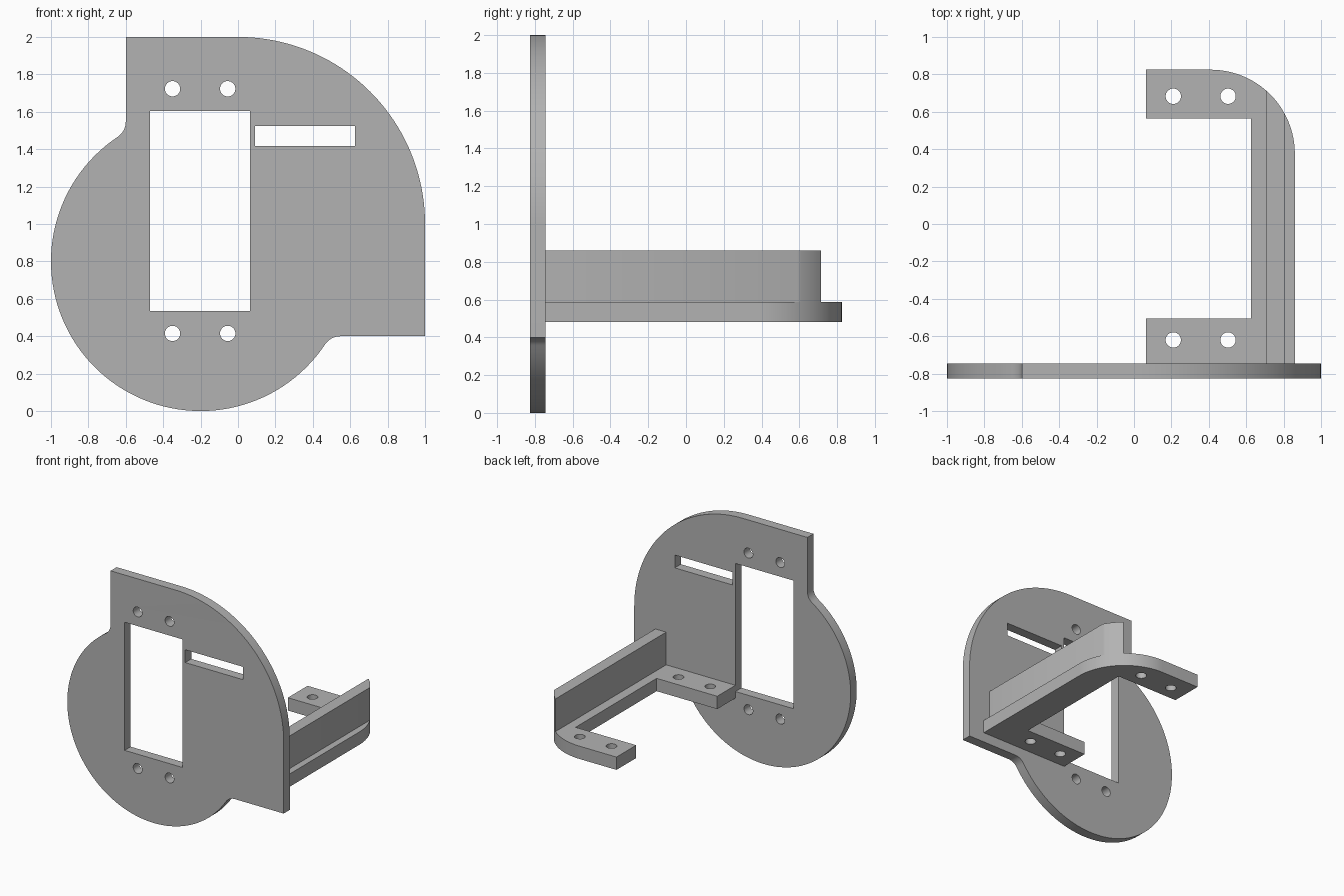
import bpy, bmesh
from math import sin, cos, pi, radians, sqrt, atan2
from mathutils import Matrix

cube = bpy.data.objects.get("Cube")
if cube:
    bpy.data.objects.remove(cube, do_unlink=True)

grey = bpy.data.materials.new("plain grey")
grey.use_nodes = True
colour = (0.45, 0.45, 0.45, 1)
grey.diffuse_color = colour
grey.node_tree.nodes["Principled BSDF"].inputs["Base Color"].default_value = colour


def arc(cx, cy, r, a0, a1, n=24):
    """Points along an arc, angles in radians."""
    return [(cx + r * cos(a0 + (a1 - a0) * i / n),
             cy + r * sin(a0 + (a1 - a0) * i / n)) for i in range(n + 1)]


def hole(cx, cy, r=0.041):
    return arc(cx, cy, r, 0, 2 * pi, 32)[:-1]


def box(x0, x1, y0, y1):
    return [(x0, y0), (x1, y0), (x1, y1), (x0, y1)]


def sheet(name, loops, thickness, matrix):
    """Extrude an outline with holes into a solid sheet."""
    curve = bpy.data.curves.new(name + "_profile", "CURVE")
    curve.dimensions = "2D"
    curve.fill_mode = "BOTH"
    curve.extrude = thickness / 2
    for loop in loops:
        spline = curve.splines.new("POLY")
        spline.points.add(len(loop) - 1)
        for point, (x, y) in zip(spline.points, loop):
            point.co = (x, y, 0, 1)
        spline.use_cyclic_u = True
    temp = bpy.data.objects.new(name + "_profile", curve)
    bpy.context.collection.objects.link(temp)
    deps = bpy.context.evaluated_depsgraph_get()
    mesh = bpy.data.meshes.new_from_object(temp.evaluated_get(deps))
    bpy.data.objects.remove(temp, do_unlink=True)
    bpy.data.curves.remove(curve)

    bm = bmesh.new()
    bm.from_mesh(mesh)
    bmesh.ops.remove_doubles(bm, verts=bm.verts, dist=0.0001)
    bmesh.ops.transform(bm, matrix=matrix, verts=bm.verts)
    bmesh.ops.recalc_face_normals(bm, faces=bm.faces)
    for face in bm.faces:
        face.smooth = True
        face.material_index = 0
    bm.to_mesh(mesh)
    bm.free()
    mesh.set_sharp_from_angle(angle=radians(30))
    mesh.materials.clear()
    mesh.materials.append(grey)
    mesh.name = name
    obj = bpy.data.objects.new(name, mesh)
    bpy.context.collection.objects.link(obj)
    return obj


# Face plate: big quarter round, lower disc and two blending fillets
disc_x, disc_z, disc_r, fillet = -0.2, 0.8, 0.8, 0.1
reach = sqrt((disc_r + fillet) ** 2 - 0.5 ** 2)
a_left = atan2(reach, -0.5)
a_right = atan2(-0.5, reach)
outline = [(-0.6, 2.0)]
outline += arc(-0.6 - fillet, disc_z + reach, fillet, 0, a_left - pi, 10)
outline += arc(disc_x, disc_z, disc_r, a_left, a_right + 2 * pi, 72)
outline += arc(disc_x + reach, 0.4 - fillet, fillet, a_right + pi, pi / 2, 10)
outline += [(1.0, 0.4)]
outline += arc(0, 1, 1, 0, pi / 2, 40)
plate_holes = [hole(x, z) for x in (-0.35, -0.055) for z in (0.415, 1.723)]
sheet("face_plate",
      [outline, box(-0.47, 0.065, 0.535, 1.605), box(0.09, 0.625, 1.418, 1.525)]
      + plate_holes,
      0.08, Matrix.Translation((0, -0.785, 0)) @ Matrix.Rotation(pi / 2, 4, "X"))

# Bracket base: C shape with a rounded rear corner
back, side, root, corner = 0.825, 0.86, -0.745, 0.45
cx, cy = side - corner, back - corner
c_shape = [(0.065, root), (side, root)]
c_shape += arc(cx, cy, corner, 0, pi / 2, 24)
c_shape += [(0.065, back), (0.065, 0.565), (0.625, 0.565),
            (0.625, -0.505), (0.065, -0.505)]
base_holes = [hole(x, y) for x in (0.21, 0.503) for y in (-0.62, 0.683)]
sheet("bracket_base", [c_shape] + base_holes, 0.107,
      Matrix.Translation((0, 0, 0.5335)))

# Upright rib: its rear end follows the rounded corner
x0, x1 = 0.705, 0.805
a0, a1 = (atan2(sqrt(corner ** 2 - (x - cx) ** 2), x - cx) for x in (x1, x0))
rib = [(x0, root), (x1, root)] + arc(cx, cy, corner, a0, a1, 8)
sheet("upright_rib", [rib], 0.273, Matrix.Translation((0, 0, 0.7235)))
